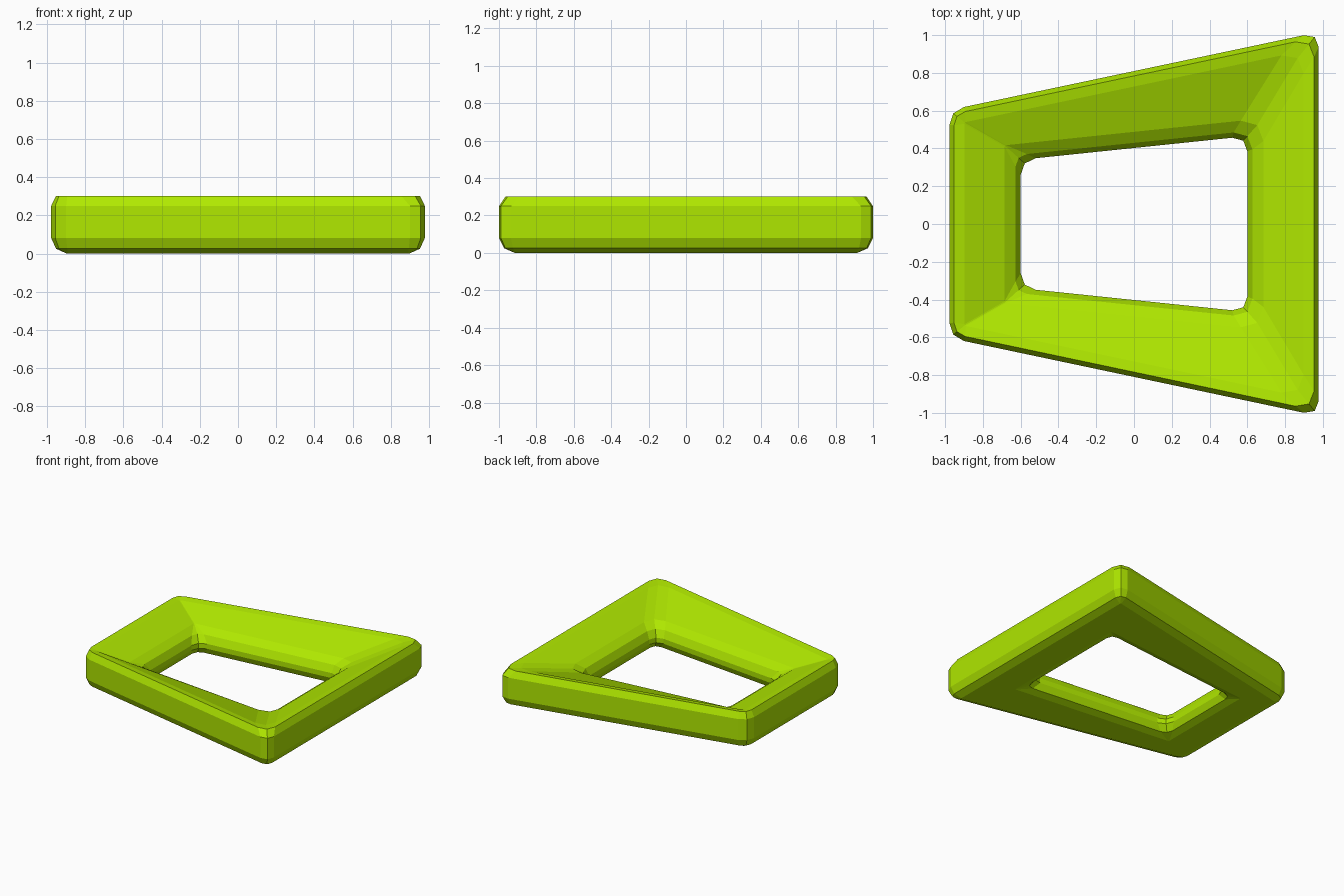
import bpy
from mathutils import Vector

if "Cube" in bpy.data.objects:
    bpy.data.objects.remove(bpy.data.objects["Cube"])

OUTER = (-0.978, 0.978, 0.603, 1.016)   # left x, right x, half depth at left, at right
INNER = (-0.6, 0.6, 0.34, 0.465)


def ring(trapezoid, inset, z, r_left, r_right=None):
    """Trapezoid loop, moved inward by inset, with two-step chamfered corners."""
    xl, xr, yl, yr = trapezoid
    m = (yr - yl) / (xr - xl)
    drop = inset * (1 + m * m) ** 0.5
    y = lambda x: yl + m * (x - xl) - drop
    a, b = xl + inset, xr - inset
    corners = [Vector(p) for p in ((a, -y(a)), (b, -y(b)), (b, y(b)), (a, y(a)))]
    points = []
    for i, p in enumerate(corners):
        r = r_right if r_right and i in (1, 2) else r_left
        u = (corners[i - 1] - p).normalized()
        v = (corners[(i + 1) % 4] - p).normalized()
        for q in (p + u * r, p + (u + v) * r * 0.27, p + v * r):
            points.append((q.x, q.y, z))
    return points


# Cross-section, travelling up the outside, down the inward slope and under
section = [
    (OUTER, 0.08, 0.0, 0.008),
    (OUTER, 0.025, 0.025, 0.06),
    (OUTER, 0.0, 0.08, 0.08),
    (OUTER, 0.0, 0.25, 0.08),
    (OUTER, 0.025, 0.302, 0.06, 0.1),
    (OUTER, 0.08, 0.292, 0.008, 0.12),
    (INNER, -0.085, 0.208, 0.008, 0.12),
    (INNER, -0.027, 0.167, 0.06, 0.1),
    (INNER, 0.0, 0.11, 0.08),
    (INNER, 0.0, 0.07, 0.08),
    (INNER, -0.025, 0.02, 0.06),
    (INNER, -0.08, 0.0, 0.008),
]
verts = [p for row in section for p in ring(*row)]
n, rows = 12, len(section)
faces = [(j * n + i, j * n + (i + 1) % n,
          (j + 1) % rows * n + (i + 1) % n, (j + 1) % rows * n + i)
         for j in range(rows) for i in range(n)]

# Tapered frame
mesh = bpy.data.meshes.new("tapered_frame")
mesh.from_pydata(verts, [], faces)
mesh.update()
frame = bpy.data.objects.new("tapered_frame", mesh)
bpy.context.collection.objects.link(frame)

# Lime green
mat = bpy.data.materials.new("lime_green")
mat.diffuse_color = (0.43, 0.8, 0.0, 1)
mat.use_nodes = True
mat.node_tree.nodes["Principled BSDF"].inputs["Base Color"].default_value = mat.diffuse_color
mesh.materials.append(mat)
